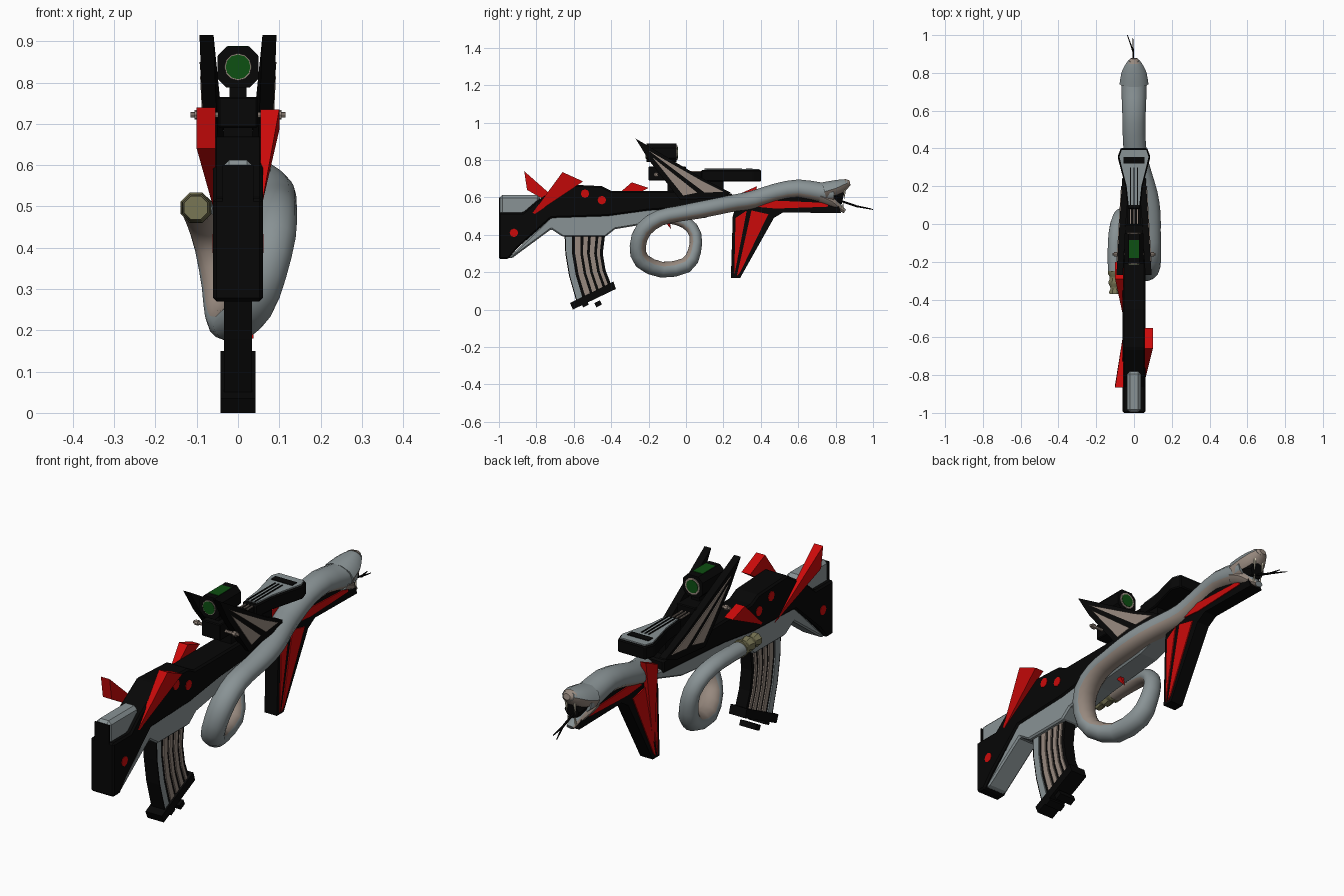
import bpy, bmesh, math
from mathutils import Vector

if "Cube" in bpy.data.objects:
    bpy.data.objects.remove(bpy.data.objects["Cube"], do_unlink=True)


def material(name, r, g, b):
    m = bpy.data.materials.new(name)
    m.use_nodes = True
    m.diffuse_color = (r, g, b, 1)
    bsdf = next(n for n in m.node_tree.nodes if n.type == 'BSDF_PRINCIPLED')
    bsdf.inputs["Base Color"].default_value = (r, g, b, 1)
    return m


BLACK = material("black metal", .002, .002, .002)
GREY = material("blue grey", .25, .29, .3)
TAN = material("belly tan", .31, .25, .21)
RED = material("red", .6, .003, .003)
GREEN = material("lens green", .004, .08, .006)
OLIVE = material("rattle olive", .19, .18, .09)
BONE = material("fang bone", .6, .55, .42)


def finish(name, bm, mats, smooth=False):
    bmesh.ops.recalc_face_normals(bm, faces=bm.faces)
    me = bpy.data.meshes.new(name)
    bm.to_mesh(me)
    bm.free()
    for m in mats:
        me.materials.append(m)
    ob = bpy.data.objects.new(name, me)
    bpy.context.collection.objects.link(ob)
    if smooth:
        bpy.ops.object.select_all(action='DESELECT')
        ob.select_set(True)
        bpy.context.view_layer.objects.active = ob
        bpy.ops.object.shade_smooth_by_angle(angle=math.radians(40))
    return ob


def prism(name, profile, a, b, mat, bevel=0, axis='x', lean=0):
    """Extrude a profile along an axis; lean shears an x extrusion along y."""
    bm = bmesh.new()
    put = {'x': lambda p, t: (t + lean * p[0], *p), 'y': lambda p, t: (p[0], t, p[1]),
           'z': lambda p, t: (*p, t)}[axis]
    lo, hi = ([bm.verts.new(put(p, t)) for p in profile] for t in (a, b))
    bm.faces.new(lo)
    bm.faces.new(hi)
    for i in range(len(lo)):
        j = (i + 1) % len(lo)
        bm.faces.new((lo[i], lo[j], hi[j], hi[i]))
    ob = finish(name, bm, [mat])
    if bevel:
        mod = ob.modifiers.new("bevel", 'BEVEL')
        mod.width, mod.segments = bevel, 1


def box(name, x, y0, y1, z0, z1, mat, bevel=0):
    prism(name, [(y0, z0), (y1, z0), (y1, z1), (y0, z1)], -x, x, mat, bevel)


def rod(name, p, q, r1, r2, sides, mat):
    bm = bmesh.new()
    p, q = Vector(p), Vector(q)
    bmesh.ops.create_cone(bm, cap_ends=True, segments=sides, radius1=r1, radius2=r2,
                          depth=(q - p).length)
    turn = (q - p).to_track_quat('Z', 'Y').to_matrix().to_4x4()
    bmesh.ops.transform(bm, matrix=turn, verts=bm.verts)
    bmesh.ops.translate(bm, vec=(p + q) / 2, verts=bm.verts)
    finish(name, bm, [mat])


def rounded(points, steps):
    """Catmull-Rom through (x, y, z, radius) points."""
    pts = [Vector(p) for p in points]
    pts = [pts[0]] + pts + [pts[-1]]
    out = []
    for a, b, c, d in zip(pts, pts[1:], pts[2:], pts[3:]):
        for s in range(steps):
            t = s / steps
            out.append(b + (c - a) * (t / 2) + (a * 2 - b * 5 + c * 4 - d) * (t * t / 2)
                       + (b * 3 - a - c * 3 + d) * (t ** 3 / 2))
    return out + [pts[-1]]


def sweep(name, pts, mats, sides=14, wide=1, belly=.55):
    """Tube whose faces towards the belly take the second material."""
    bm = bmesh.new()
    rings = []
    for i, p in enumerate(pts):
        t = (pts[min(i + 1, len(pts) - 1)] - pts[max(i - 1, 0)]).xyz.normalized()
        down = Vector((0, -t.z, t.y)).normalized()
        side = t.cross(down)
        ang = [2 * math.pi * (k + .5) / sides for k in range(sides)]
        rings.append([bm.verts.new(p.xyz + (down * math.cos(a) + side * math.sin(a) * wide) * p.w)
                      for a in ang])
    for r, s in zip(rings, rings[1:]):
        for k in range(sides):
            j = (k + 1) % sides
            f = bm.faces.new((r[k], r[j], s[j], s[k]))
            f.material_index = int(math.cos(2 * math.pi * (k + 1) / sides) > belly)
    bm.faces.new(rings[0])
    bm.faces.new(rings[-1])
    finish(name, bm, mats, True)


def horn(name, tip, top, bottom, x0, x1):
    """Red wedge: pointed at the tip, a square cut at the far end."""
    bm = bmesh.new()
    t = bm.verts.new((x0, *tip))
    ends = [bm.verts.new(v) for v in ((x0, *top), (x1, *top), (x1, *bottom), (x0, *bottom))]
    bm.faces.new(ends)
    for i in range(4):
        bm.faces.new((t, ends[i], ends[(i + 1) % 4]))
    finish(name, bm, [RED])


# Stock and receiver
prism("receiver", [(-1, .27), (-.95, .27), (-.9, .33), (-.72, .49), (-.42, .5), (-.2, .53), (.25, .56),
                   (.25, .62), (0, .635), (-.4, .635), (-.45, .66), (-.66, .67), (-.8, .58), (-.87, .52),
                   (-1, .52)], -.06, .06, BLACK, .008)
prism("lower_receiver", [(-.95, .275), (-.93, .275), (-.72, .43), (-.66, .39), (-.43, .39), (-.38, .43),
                         (-.2, .46), (.1, .49), (.3, .55), (.3, .58), (-.2, .55), (-.72, .5)],
      -.052, .052, GREY, .008)
box("stock_top", .037, -.997, -.78, .5, .612, GREY, .015)
box("butt_cap", .037, -1, -.995, .4, .6, BLACK)
for s, side in ((1, "left"), (-1, "right")):
    for i, (y, z) in enumerate([(-.92, .41), (-.54, .62), (-.45, .585)]):
        rod(f"{side}_stud_{i}", (s * .055, y, z), (s * .062, y, z), .023, .023, 8, RED)

# Red horns
horn("left_stock_horn", (-.84, .49), (-.66, .735), (-.55, .685), .055, .1)
horn("right_stock_horn", (-.57, .48), (-.865, .74), (-.85, .64), -.055, -.1)
horn("right_receiver_horn", (-.5, .5), (-.29, .68), (-.2, .65), -.055, -.1)
horn("right_grip_horn", (.28, .2), (.29, .62), (.38, .66), -.03, -.06)
horn("trigger", (-.08, .43), (-.13, .49), (-.09, .49), -.015, .015)

# Curved magazine made of upright ribs
REAR = [(-.65, .42), (-.645, .3), (-.625, .18), (-.585, .04)]
FORE = [(-.43, .42), (-.445, .3), (-.43, .21), (-.395, .12)]
cuts = [0, .025, .18, .26, .4, .47, .58, .65, .77, .84, .92, 1]
ribs = [BLACK, GREY] + [BLACK, TAN] * 4 + [BLACK]
for i, m in enumerate(ribs):
    edge = [[Vector(a).lerp(Vector(b), f) for a, b in zip(REAR, FORE)] for f in cuts[i:i + 2]]
    w = .028 if m is BLACK and i else .034
    prism(f"magazine_rib_{i}", edge[0] + edge[1][::-1], -w, w, m)
prism("magazine_base", [(-.62, .035), (-.605, 0), (-.375, .11), (-.388, .15)], -.042, .042, BLACK)
for y in (-.56, -.49):
    prism("magazine_foot", [(y, .035), (y + .01, .012), (y + .04, .027), (y + .03, .05)],
          -.042, .042, BLACK)

# Foregrip with red inlays
prism("foregrip", [(.24, .17), (.29, .17), (.47, .49), (.52, .52), (.83, .515), (.8, .6), (.4, .61),
                   (.27, .56), (.25, .5)], -.032, .032, BLACK)
inlays = [[(.258, .18), (.265, .49), (.325, .53)], [(.272, .18), (.35, .53), (.44, .51), (.29, .2)],
          [(.37, .55), (.42, .585), (.76, .57), (.76, .55), (.48, .54)]]
for s in (-1, 1):
    for i, p in enumerate(inlays):
        prism(f"foregrip_inlay_{i}", p, s * .03, s * .037, RED)

# Swept black wings with tan panels, spreading towards the stock
for s, side in ((1, "left"), (-1, "right")):
    prism(f"{side}_wing", [(-.27, .915), (.1, .695), (.24, .625), (.16, .595), (-.03, .585),
                           (-.2, .8)], s * .043, s * .077, BLACK, lean=-.06 * s)
    prism(f"{side}_wing_panel_top", [(-.2, .85), (.09, .685), (.2, .63), (.1, .625)],
          s * .074, s * .081, TAN, lean=-.06 * s)
    prism(f"{side}_wing_panel_low", [(-.18, .815), (.06, .625), (-.015, .61)],
          s * .074, s * .081, TAN, lean=-.06 * s)

# Upper rail and barrel shroud
box("rail_block", .048, -.2, 0, .69, .765, BLACK, .004)
box("rail_neck", .035, -.1, .2, .62, .7, BLACK)
box("barrel", .025, 0, .2, .69, .735, BLACK)


def both(half):
    return half + [(-x, y) for x, y in half[::-1]]


outer = both([(.034, .08), (.046, .2), (.087, .355), (.07, .402)])
inner = both([(.028, .1), (.039, .2), (.077, .355), (.064, .393)])
prism("shroud", outer, .685, .745, BLACK, .005, 'z')
prism("shroud_plate", inner, .742, .751, GREY, 0, 'z')
box("shroud_slot", .055, .32, .355, .747, .754, BLACK)
for x in (-.018, 0, .018):
    prism("shroud_groove", [(x - .003, .1), (x + .003, .1), (x + .003, .3), (x - .003, .3)],
          .747, .754, BLACK, 0, 'z')
    prism("barrel_line", [(x - .003, 0), (x + .003, 0), (x + .003, .1), (x - .003, .1)],
          .733, .74, TAN, 0, 'z')

# Scope: eight-sided body, lenses at both ends
octagon = both([(.028, .788), (.05, .81), (.05, .864), (.028, .887)])
prism("scope_body", octagon, -.21, -.05, BLACK, 0, 'y')
box("scope_foot", .02, -.17, -.07, .75, .8, BLACK)
box("scope_top_window", .026, -.18, -.085, .882, .889, GREEN)
for y, d, r in ((-.21, -1, .033), (-.05, 1, .038)):
    rod("lens_ring", (0, y, .838), (0, y + d * .004, .838), r, r, 12, TAN)
    rod("lens", (0, y, .838), (0, y + d * .006, .838), .03, .03, 12, GREEN)
rod("scope_knob", (-.115, -.16, .722), (.115, -.16, .722), .007, .007, 8, TAN)
for s in (-1, 1):
    rod("knob_cap", (s * .09, -.16, .722), (s * .105, -.16, .722), .012, .012, 8, TAN)

# Serpent: neck, coil under the receiver, tail
path = [(0, .79, .625, .055), (0, .72, .625, .056), (0, .6, .645, .052), (0, .48, .625, .05),
        (.01, .36, .587, .05), (.04, .26, .57, .046), (.07, .16, .55, .046), (.085, .06, .53, .046),
        (.09, -.04, .512, .043), (.09, -.14, .49, .044), (.085, -.225, .43, .046),
        (.065, -.258, .34, .044), (.035, -.235, .26, .044), (-.01, -.13, .213, .043),
        (-.03, 0, .237, .042), (-.045, .045, .31, .036), (-.065, .05, .4, .033),
        (-.085, 0, .465, .034), (-.098, -.1, .495, .034), (-.1, -.25, .495, .032)]
sweep("serpent_body", rounded(path, 2), [GREY, TAN], wide=1.2)
rattle = [(-.102, -.25 - .0135 * i, .497, (.04, .032)[i // 2 % 2] - .001 * i) for i in range(10)]
sweep("rattle", [Vector(p) for p in rattle], [OLIVE, OLIVE], 8)

# Open-mouthed head
skull = [(0, .865, .677, .022), (0, .84, .666, .034), (0, .8, .648, .047), (0, .74, .63, .054)]
sweep("upper_jaw", rounded(skull, 2), [GREY, TAN], 10, 1.42, .3)
sweep("snout", [Vector(p) for p in ((0, .877, .677, .014), (0, .853, .672, .03))], [TAN, TAN], 10, 1.3)
jaw = [(0, .85, .525, .012), (0, .82, .545, .018), (0, .78, .578, .034), (0, .72, .605, .04)]
sweep("lower_jaw", rounded(jaw, 2), [GREY, TAN], 10, 1.6, -.4)
rod("mouth_lining", (0, .78, .61), (0, .84, .597), .05, .036, 8, BLACK)
for s in (-1, 1):
    rod("upper_fang", (s * .022, .85, .655), (s * .022, .845, .59), .008, .001, 6, BONE)
    rod("lower_fang", (s * .018, .835, .535), (s * .018, .842, .575), .006, .001, 6, BONE)
rod("tongue", (0, .8, .59), (-.005, .92, .55), .006, .005, 6, BLACK)
rod("tongue_fork_long", (-.005, .915, .552), (-.035, 1, .535), .005, .002, 6, BLACK)
rod("tongue_fork_short", (-.005, .915, .552), (-.006, .985, .54), .005, .002, 6, BLACK)
